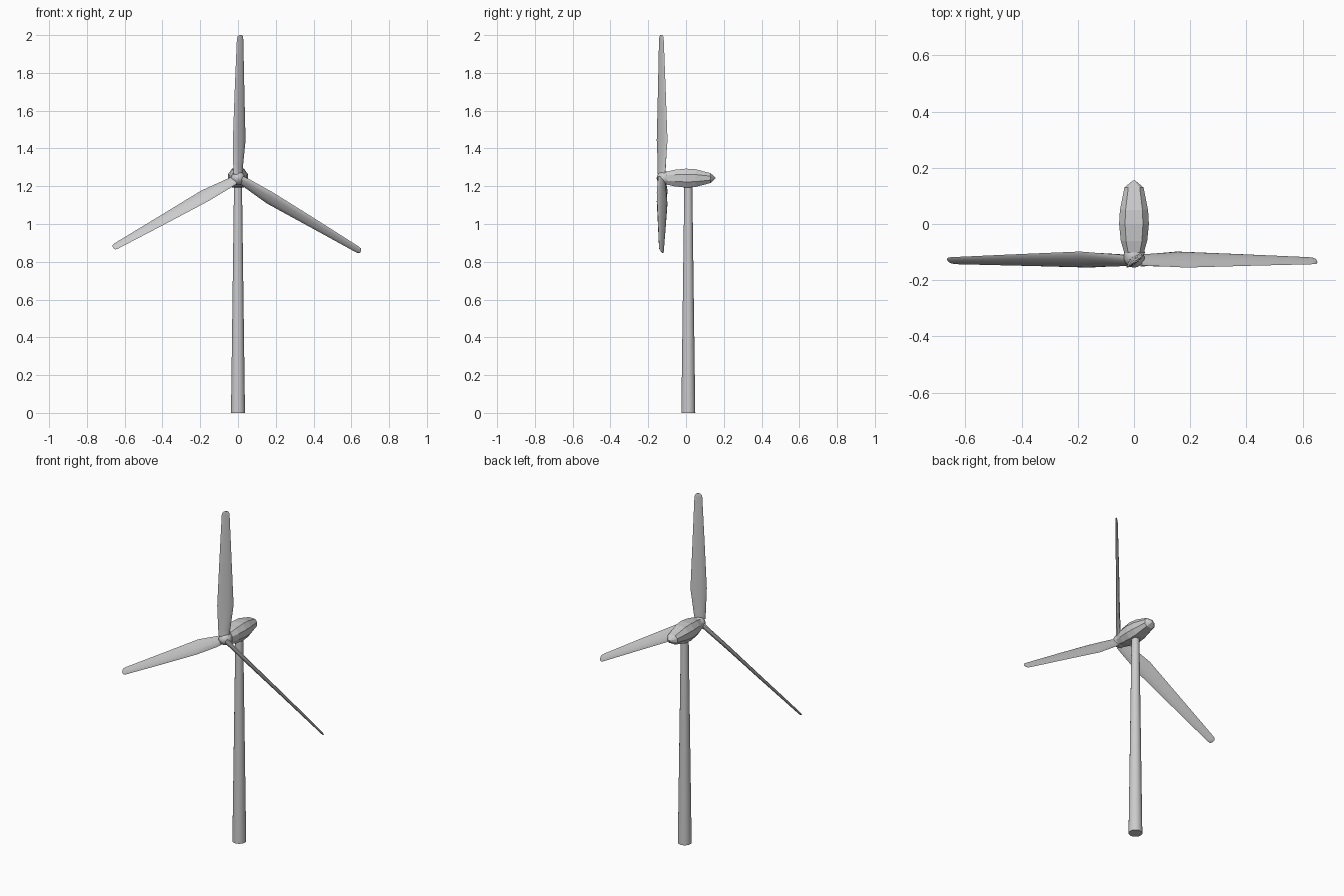
import bpy, bmesh
from math import sin, cos, pi, radians
from mathutils import Matrix, Vector

if "Cube" in bpy.data.objects:
    bpy.data.objects.remove(bpy.data.objects["Cube"])

HUB = Vector((0, -0.13, 1.243))


def loft(name, rings, smooth=None):
    """Skin a list of equal-length closed rings and cap both ends."""
    bm = bmesh.new()
    loops = [[bm.verts.new(p) for p in r] for r in rings]
    n = len(loops[0])
    for a, b in zip(loops, loops[1:]):
        for i in range(n):
            j = (i + 1) % n
            bm.faces.new((a[i], a[j], b[j], b[i]))
    bm.faces.new(loops[0][::-1])
    bm.faces.new(loops[-1])
    bmesh.ops.remove_doubles(bm, verts=bm.verts, dist=1e-5)
    bmesh.ops.recalc_face_normals(bm, faces=bm.faces)
    me = bpy.data.meshes.new(name)
    bm.to_mesh(me)
    bm.free()
    ob = bpy.data.objects.new(name, me)
    bpy.context.collection.objects.link(ob)
    if smooth:
        bpy.ops.object.select_all(action='DESELECT')
        bpy.context.view_layer.objects.active = ob
        ob.select_set(True)
        bpy.ops.object.shade_smooth_by_angle(angle=radians(smooth))
    return ob


def circle(r, n, phase=0):
    return [(r * cos(2 * pi * i / n + phase), r * sin(2 * pi * i / n + phase)) for i in range(n)]


# Tapered tower
loft("tower", [[(u, v + 0.012, z) for u, v in circle(r, 24)]
               for z, r in ((0, 0.037), (1.215, 0.021))], 40)

# Nacelle: chamfered octagonal body with a short pointed tail
oct_profile = [(1, -.4), (1, .4), (.6, 1), (-.6, 1), (-1, .4), (-1, -.4), (-.6, -1), (.6, -1)]
stations = [(-.102, .035, .034), (-.06, .047, .044), (.0, .053, .050), (.05, .05, .047),
            (.13, .034, .026), (.155, .004, .003)]
loft("nacelle", [[(u * w, y, 1.243 + v * h) for u, v in oct_profile] for y, w, h in stations])

# Rounded spinner hub
hub_profile = [(-.09, .030), (-.105, .036), (-.125, .037), (-.142, .028), (-.152, .014), (-.155, .003)]
loft("hub", [[(u, y, HUB.z + v) for u, v in circle(r, 12)] for y, r in hub_profile], 30)

# Blade sections: radius, leading edge (x, y), trailing edge (x, y), thickness
sections = [(.02, -.022, -.018, .022, .018, .026),
            (.06, -.025, -.019, .026, .022, .022),
            (.20, -.027, -.025, .040, .032, .018),
            (.45, -.018, -.019, .034, .023, .013),
            (.735, -.006, -.013, .028, .012, .007),
            (.750, -.003, -.011, .026, .010, .006),
            (.757, .006, -.006, .020, .006, .004)]


def blade_ring(r, x0, y0, x1, y1, t):
    mid, half = Vector(((x0 + x1) / 2, (y0 + y1) / 2, r)), Vector(((x1 - x0) / 2, (y1 - y0) / 2, 0))
    side = Vector((-half.y, half.x, 0)).normalized() * t / 2
    return [mid + half * u + side * v for u, v in circle(1, 10)]


for i, name in enumerate(("blade_top", "blade_right", "blade_left")):
    turn = Matrix.Translation(HUB) @ Matrix.Rotation(i * 2 * pi / 3, 4, 'Y')
    loft(name, [[turn @ p for p in blade_ring(*s)] for s in sections], 50)
